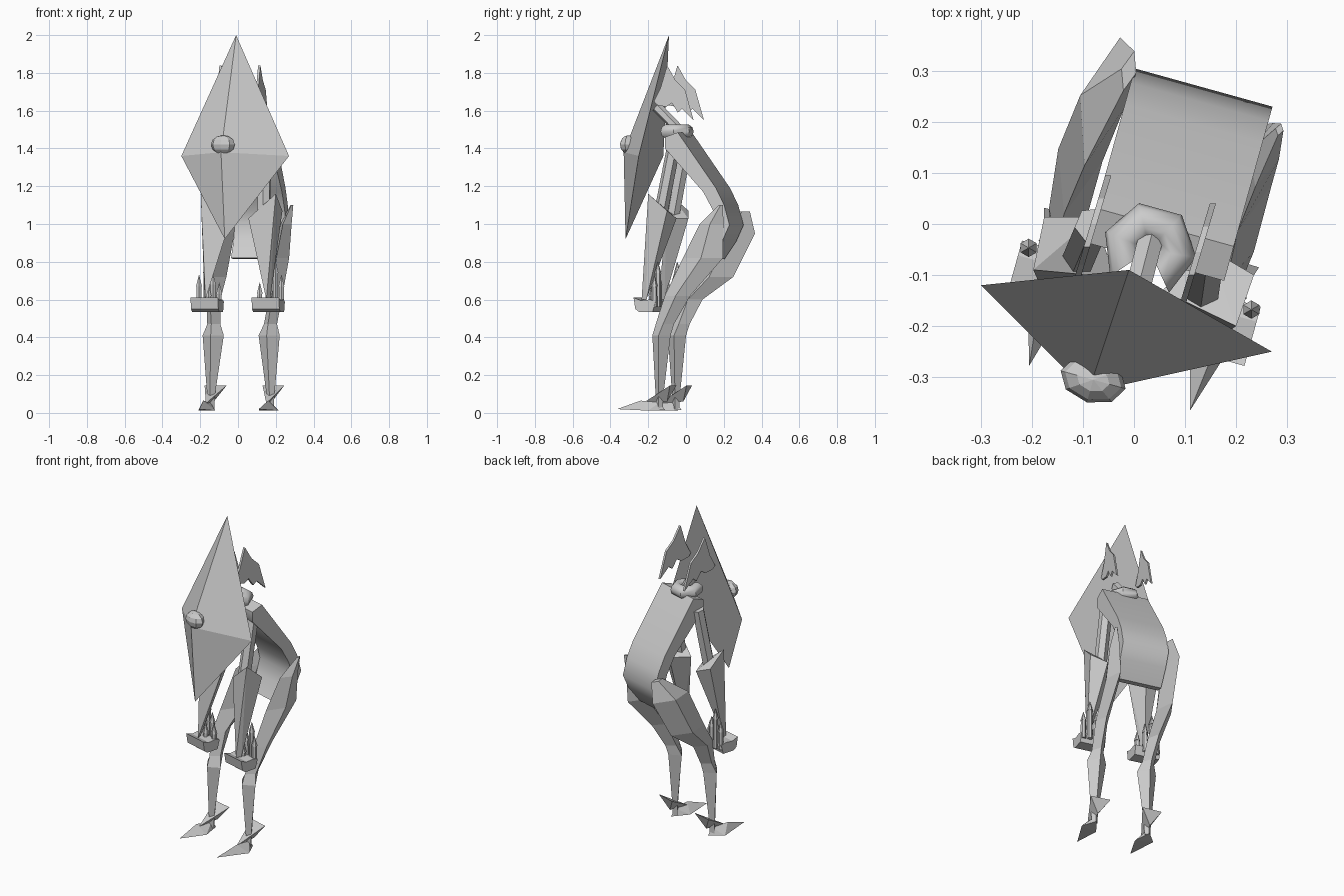
import bpy, bmesh, math
from mathutils import Vector as V, Matrix

if "Cube" in bpy.data.objects:
    bpy.data.objects.remove(bpy.data.objects["Cube"])

YAW = math.radians(-15.5)          # the whole body is turned slightly
ROT = Matrix.Rotation(YAW, 3, 'Z')


def mirrored(p, c=0.04):
    """Reflect a world point across the turned body's middle plane."""
    q = ROT.transposed() @ V(p)
    q.x = 2 * c - q.x
    return ROT @ q


def finish(name, bm, smooth=False):
    bmesh.ops.recalc_face_normals(bm, faces=bm.faces)
    me = bpy.data.meshes.new(name)
    bm.to_mesh(me)
    bm.free()
    ob = bpy.data.objects.new(name, me)
    bpy.context.collection.objects.link(ob)
    if smooth:
        bpy.context.view_layer.objects.active = ob
        ob.select_set(True)
        bpy.ops.object.shade_smooth_by_angle(angle=math.radians(48))
        ob.select_set(False)
    return ob


def hull(name, pts):
    bm = bmesh.new()
    for p in pts:
        bm.verts.new(p)
    r = bmesh.ops.convex_hull(bm, input=bm.verts)
    junk = [v for v in r['geom_interior'] if isinstance(v, bmesh.types.BMVert)]
    bmesh.ops.delete(bm, geom=junk, context='VERTS')
    return finish(name, bm)


def loft(name, rings, smooth=False):
    bm = bmesh.new()
    vs = [[bm.verts.new(p) for p in ring] for ring in rings]
    n = len(vs[0])
    for a, b in zip(vs, vs[1:]):
        for i in range(n):
            bm.faces.new((a[i], a[(i + 1) % n], b[(i + 1) % n], b[i]))
    bm.faces.new(vs[0])
    bm.faces.new(vs[-1])
    return finish(name, bm, smooth)


def rod(name, a, b, r1, r2, sides=6):
    a, b = V(a), V(b)
    bm = bmesh.new()
    m = Matrix.Translation((a + b) / 2) @ (b - a).to_track_quat('Z', 'Y').to_matrix().to_4x4()
    bmesh.ops.create_cone(bm, cap_ends=True, segments=sides, radius1=r1, radius2=r2,
                          depth=(b - a).length, matrix=m)
    return finish(name, bm)


def diamond(c, hw, hd):
    return [V(c) + ROT @ V(o) for o in ((0, -hd, 0), (hw, 0, 0), (0, hd, 0), (-hw, 0, 0))]


# Kite mask: four facets meeting at a raised centre, closed behind
bm = bmesh.new()
nose = bm.verts.new((-0.09, -0.33, 1.38))
rim = [bm.verts.new(p) for p in ((-0.01, -0.09, 2.0), (-0.30, -0.12, 1.36),
                                 (-0.07, -0.32, 0.92), (0.27, -0.25, 1.36))]
for i in range(4):
    bm.faces.new((nose, rim[i], rim[(i + 1) % 4]))
bm.faces.new(rim)
finish("mask", bm)

# Faceted gem on the mask
bm = bmesh.new()
bmesh.ops.create_uvsphere(bm, u_segments=8, v_segments=6, radius=1,
                          matrix=Matrix.Translation((-0.08, -0.305, 1.42)) @
                          Matrix.Rotation(YAW, 4, 'Z') @ Matrix.Diagonal((0.066, 0.046, 0.05, 1)))
finish("mask_gem", bm)

# Hunched torso slab
prof = [(-0.06, 1.46), (0.01, 1.485), (0.22, 1.19), (0.265, 1.1), (0.294, 0.995), (0.255, 0.91),
        (0.19, 0.815), (0.15, 0.82), (0.2, 0.91), (0.225, 0.995), (0.205, 1.07), (0.15, 1.17),
        (-0.06, 1.4)]
loft("torso", [[ROT @ V((0.06 + s * 0.14, y, z)) for y, z in prof] for s in (-1, 1)], True)

# Horseshoe collar, open at the front
rings = []
for i in range(6):
    a = math.radians(-50 + 280 * i / 5)
    d = ROT @ V((math.cos(a), math.sin(a), 0))
    rings.append([V((0.03, -0.05, 1.49)) + d * (0.055 + 0.038 * math.cos(t)) + V((0, 0, 0.038 * math.sin(t)))
                  for t in (k * math.pi / 5 for k in range(10))])
loft("collar", rings, True)
rod("neck", (0.035, -0.02, 1.48), (-0.0, -0.155, 1.62), 0.028, 0.028)

# Jagged ear fins
ear = [(-0.115, 1.65), (-0.08, 1.72), (-0.045, 1.84), (0.0, 1.76), (0.05, 1.71), (0.095, 1.55),
       (0.035, 1.61), (0.012, 1.59), (-0.02, 1.64), (-0.05, 1.62), (-0.1, 1.63)]
for side in (-1, 1):
    ringset = []
    for t in (-0.006, 0.006):
        ringset.append([V(((-0.085 if side < 0 else 0.12) + t + (y + 0.02) * 0.3,
                           y - (0 if side < 0 else 0.055), z)) for y, z in ear])
    loft("ear_fin", ringset)

# Arms, hands, shins and feet: described for the right side, mirrored to the left
for f in (V, mirrored):
    rod("upper_arm", f((0.145, -0.065, 1.41)), f((0.135, -0.135, 1.05)), 0.036, 0.036)
    hull("forearm", [f(p) for p in ((0.055, -0.13, 1.03), (0.2, -0.2, 1.16), (0.235, -0.1, 1.07),
                                    (0.15, -0.05, 1.03), (0.15, -0.235, 0.6), (0.17, -0.21, 0.6))])
    # trough-shaped palm
    palm = [(-0.06, 0.61), (-0.05, 0.55), (-0.03, 0.535), (0.045, 0.535), (0.06, 0.59),
            (0.03, 0.6), (-0.02, 0.595)]
    loft("palm", [[f(V((0.16, -0.2, 0)) + ROT @ V((s * 0.075, y, z))) for y, z in palm]
                  for s in (-1, 1)])
    # pointed fingers rising from the palm
    for dx, dy, top in ((-0.055, 0.03, 0.69), (-0.015, 0.05, 0.74), (0.025, 0.055, 0.8),
                        (0.06, 0.045, 0.73), (0.0, 0.015, 0.68)):
        p = V((0.16, -0.195, 0)) + ROT @ V((dx, dy, 0))
        base, mid, tip = (f(p + V((0, 0, z))) for z in (0.56, top - 0.06, top))
        rod("finger", base, mid, 0.016, 0.015)
        rod("fingertip", mid, tip, 0.018, 0.001)
    # foot with long toe and raised heel spur
    hull("toe", [f(p) for p in ((0.11, -0.365, 0.02), (0.11, -0.2, 0.012), (0.215, -0.2, 0.012),
                                (0.16, -0.24, 0.065), (0.18, -0.11, 0.015), (0.175, -0.14, 0.055))])
    hull("heel_spur", [f(p) for p in ((0.13, -0.05, 0.145), (0.245, -0.085, 0.145),
                                      (0.15, -0.23, 0.05), (0.18, -0.1, 0.06))])

# Legs: diamond sections from ankle to hip; the two thighs are posed differently
shin = [((0.172, -0.14, 0.02), 0.018, 0.018), ((0.172, -0.14, 0.1), 0.022, 0.022),
        ((0.165, -0.13, 0.41), 0.058, 0.05), ((0.172, -0.112, 0.47), 0.036, 0.05)]
right = [((0.2, -0.045, 0.62), 0.036, 0.07), ((0.232, 0.09, 0.82), 0.04, 0.11),
         ((0.255, 0.135, 1.0), 0.03, 0.065), ((0.285, 0.185, 1.1), 0.008, 0.012)]
left = [((-0.13, 0.02, 0.6), 0.038, 0.07), ((-0.105, 0.135, 0.72), 0.045, 0.12),
        ((-0.062, 0.24, 0.95), 0.045, 0.13), ((-0.01, 0.3, 1.065), 0.015, 0.04)]
loft("right_leg", [diamond(*s) for s in shin + right])
loft("left_leg", [diamond(mirrored(c), w, d) for c, w, d in shin] + [diamond(*s) for s in left])
